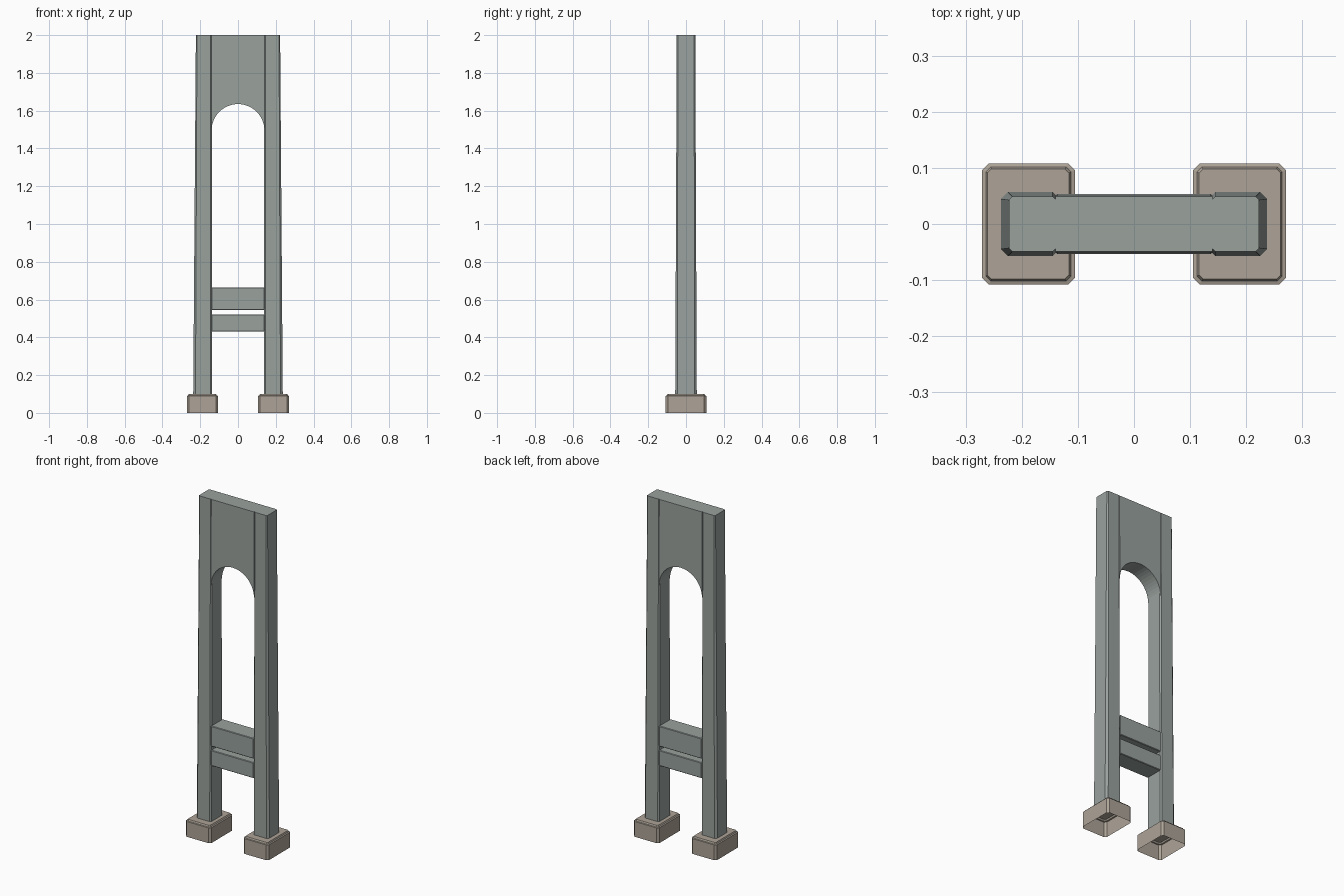
import bpy, math

if "Cube" in bpy.data.objects:
    bpy.data.objects.remove(bpy.data.objects["Cube"])


def material(name, rgb):
    m = bpy.data.materials.new(name)
    m.diffuse_color = (*rgb, 1)
    m.use_nodes = True
    m.node_tree.nodes["Principled BSDF"].inputs["Base Color"].default_value = m.diffuse_color
    return m


STEEL = material("grey_green_steel", (0.32, 0.36, 0.34))
STONE = material("beige_stone", (0.42, 0.37, 0.31))


def make(name, verts, faces, mat):
    me = bpy.data.meshes.new(name)
    me.from_pydata(verts, [], faces)
    me.materials.append(mat)
    ob = bpy.data.objects.new(name, me)
    bpy.context.collection.objects.link(ob)
    return ob


def ring(x0, x1, h, c0, c1, z):
    """Chamfered rectangle, counter-clockwise; c0 / c1 chamfer the x0 / x1 corners."""
    return [(x0 + c0, -h, z), (x1 - c1, -h, z), (x1, -h + c1, z), (x1, h - c1, z),
            (x1 - c1, h, z), (x0 + c0, h, z), (x0, h - c0, z), (x0, -h + c0, z)]


def loft(name, rings, mat):
    """Skin stacked rings, capped on top and open underneath."""
    n = len(rings[0])
    verts = [v for r in rings for v in r]
    faces = [(k * n + i, k * n + (i + 1) % n, (k + 1) * n + (i + 1) % n, (k + 1) * n + i)
             for k in range(len(rings) - 1) for i in range(n)]
    faces.append(tuple(range((len(rings) - 1) * n, len(rings) * n)))
    return make(name, verts, faces, mat)


def mirrored(rings, side):
    if side > 0:
        return rings
    return [[(-x, y, z) for x, y, z in reversed(r)] for r in rings]


def half_depth(z):
    """Tower half thickness, tapering upward."""
    return 0.057 + (0.049 - 0.057) * (z - 0.1) / 1.9


for side, tag in ((-1, "left"), (1, "right")):
    # Tapered leg with chamfered corners
    leg = [ring(0.138, 0.237, half_depth(0.1), 0.007, 0.012, 0.1),
           ring(0.138, 0.223, half_depth(2.0), 0.007, 0.006, 2.0)]
    loft(tag + "_leg", mirrored(leg, side), STEEL)

    # Hollow footing with a stepped lip
    foot = [ring(0.105, 0.271, 0.108, 0.012, 0.012, 0.0),
            ring(0.105, 0.271, 0.108, 0.012, 0.012, 0.09),
            ring(0.112, 0.264, 0.102, 0.009, 0.009, 0.092),
            ring(0.116, 0.261, 0.098, 0.007, 0.007, 0.10)]
    loft(tag + "_footing", mirrored(foot, side), STONE)

# Arched panel between the leg tops
SEG, R, SPRING = 24, 0.14, 1.495
profile = [(-R, 2.0)]
profile += [(-R * math.cos(math.pi * i / SEG), SPRING + R * math.sin(math.pi * i / SEG))
            for i in range(SEG + 1)]
profile.append((R, 2.0))
n = len(profile)
verts = [(x, -half_depth(z), z) for x, z in profile] + [(x, half_depth(z), z) for x, z in profile]
faces = [tuple(range(n)), tuple(range(2 * n - 1, n - 1, -1))]
faces += [((i + 1) % n, i, i + n, (i + 1) % n + n) for i in range(n)]
make("arched_panel", verts, faces, STEEL)

# Two cross beams with softened edges
for name, z0, z1 in (("lower_cross_beam", 0.43, 0.522), ("upper_cross_beam", 0.545, 0.665)):
    bpy.ops.mesh.primitive_cube_add(size=1, location=(0, 0, (z0 + z1) / 2))
    beam = bpy.context.object
    beam.name = name
    beam.scale = (0.279, 0.107, z1 - z0)
    bpy.ops.object.transform_apply(location=False, rotation=False, scale=True)
    bevel = beam.modifiers.new("edge_bevel", 'BEVEL')
    bevel.width, bevel.segments = 0.003, 1
    beam.data.materials.append(STEEL)
